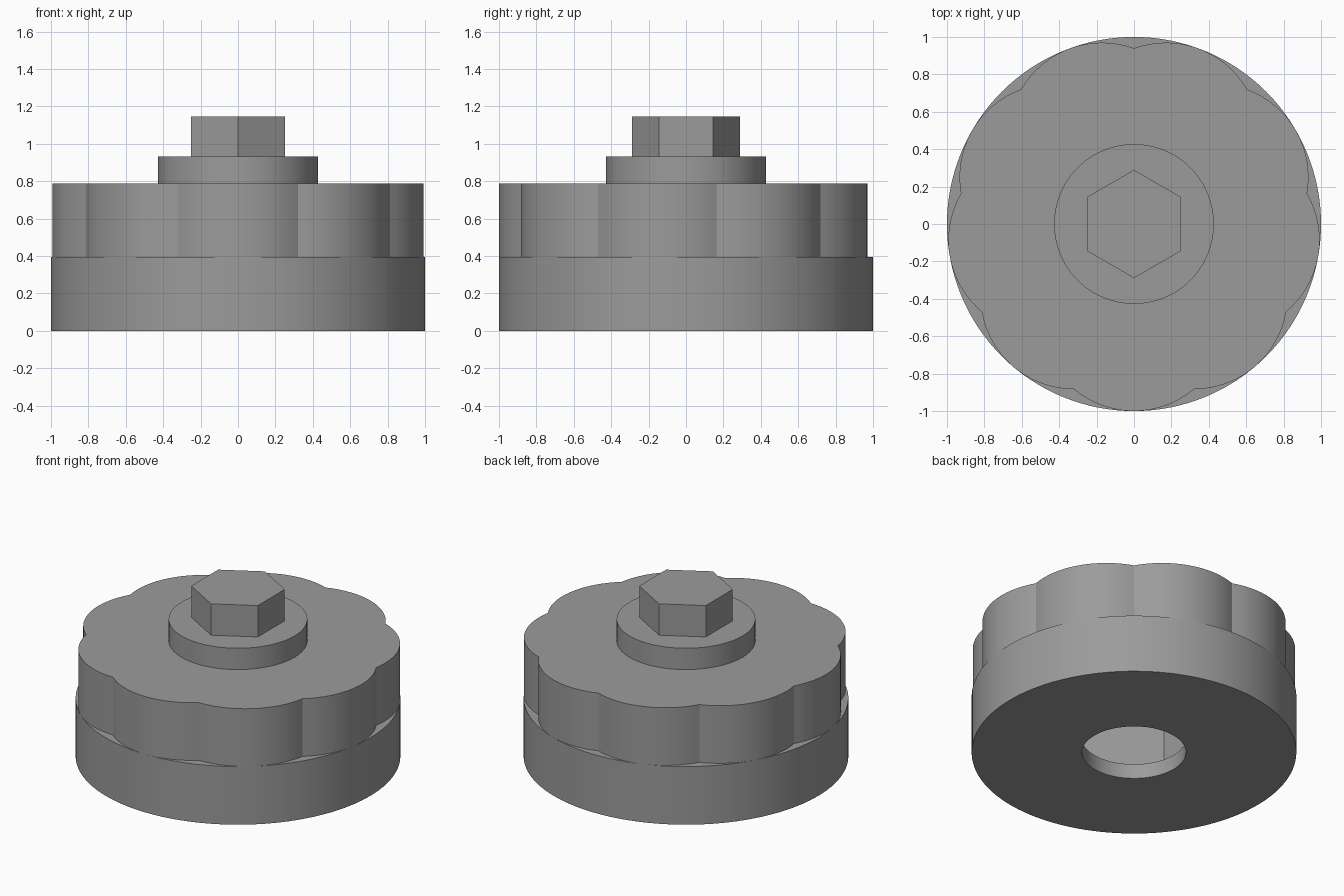
import bpy, bmesh, math

if "Cube" in bpy.data.objects:
    bpy.data.objects.remove(bpy.data.objects["Cube"])

metal = bpy.data.materials.new("plain_grey")
metal.diffuse_color = (0.33, 0.33, 0.33, 1)
metal.use_nodes = True
metal.node_tree.nodes["Principled BSDF"].inputs["Base Color"].default_value = metal.diffuse_color


def circle(radius, sides, start=90):
    """Points of a regular polygon, used for round and hexagonal outlines."""
    return [(radius * math.cos(math.radians(start) + 2 * math.pi * i / sides),
             radius * math.sin(math.radians(start) + 2 * math.pi * i / sides))
            for i in range(sides)]


def lobed_outline(lobes=9, arc_radius=0.5, centre=0.5, steps=16):
    """Ring of equal arcs that meet in sharp valleys."""
    half = math.pi / lobes
    # arc half-angle at which neighbouring lobes meet
    sweep = half + math.asin(centre * math.sin(half) / arc_radius)
    points = []
    for k in range(lobes):
        mid = -math.pi / 2 + 2 * half * k
        for s in range(steps):
            a = mid - sweep + 2 * sweep * s / steps
            points.append((centre * math.cos(mid) + arc_radius * math.cos(a),
                           centre * math.sin(mid) + arc_radius * math.sin(a)))
    return points


def extrude(name, outline, z0, z1):
    bm = bmesh.new()
    face = bm.faces.new([bm.verts.new((x, y, z0)) for x, y in outline])
    top = bmesh.ops.extrude_face_region(bm, geom=[face])["geom"]
    bmesh.ops.translate(bm, vec=(0, 0, z1 - z0),
                        verts=[v for v in top if isinstance(v, bmesh.types.BMVert)])
    if not any(f.normal.z < -0.9 for f in bm.faces if f.calc_center_median().z < z0 + 1e-4):
        bmesh.ops.holes_fill(bm, edges=[e for e in bm.edges if e.is_boundary])
    bmesh.ops.recalc_face_normals(bm, faces=bm.faces)
    mesh = bpy.data.meshes.new(name)
    bm.to_mesh(mesh)
    bm.free()
    mesh.materials.append(metal)
    ob = bpy.data.objects.new(name, mesh)
    bpy.context.collection.objects.link(ob)
    return ob


def select(ob):
    bpy.ops.object.select_all(action='DESELECT')
    ob.select_set(True)
    bpy.context.view_layer.objects.active = ob


def cut(ob, cutter):
    select(ob)
    mod = ob.modifiers.new("cut", 'BOOLEAN')
    mod.operation = 'DIFFERENCE'
    mod.solver = 'EXACT'
    mod.object = cutter
    bpy.ops.object.modifier_apply(modifier=mod.name)


# Stacked parts
base = extrude("base_disc", circle(1.0, 128), 0, 0.395)
grip = extrude("lobed_grip", lobed_outline(), 0.395, 0.787)
collar = extrude("collar", circle(0.427, 96), 0.787, 0.932)
hex_head = extrude("hex_head", circle(0.289, 6), 0.932, 1.145)

# Round opening underneath, widening into a hexagonal pocket
hole = extrude("hole_cutter", circle(0.32, 96), -0.1, 0.2)
pocket = extrude("pocket_cutter", circle(0.54, 6), 0.1, 0.6)
cut(base, hole)
cut(base, pocket)
cut(grip, pocket)
for cutter in (hole, pocket):
    bpy.data.objects.remove(cutter)

# Smooth round walls, crisp edges
for part in (base, grip, collar, hex_head):
    select(part)
    bpy.ops.object.shade_smooth_by_angle(angle=math.radians(25))
